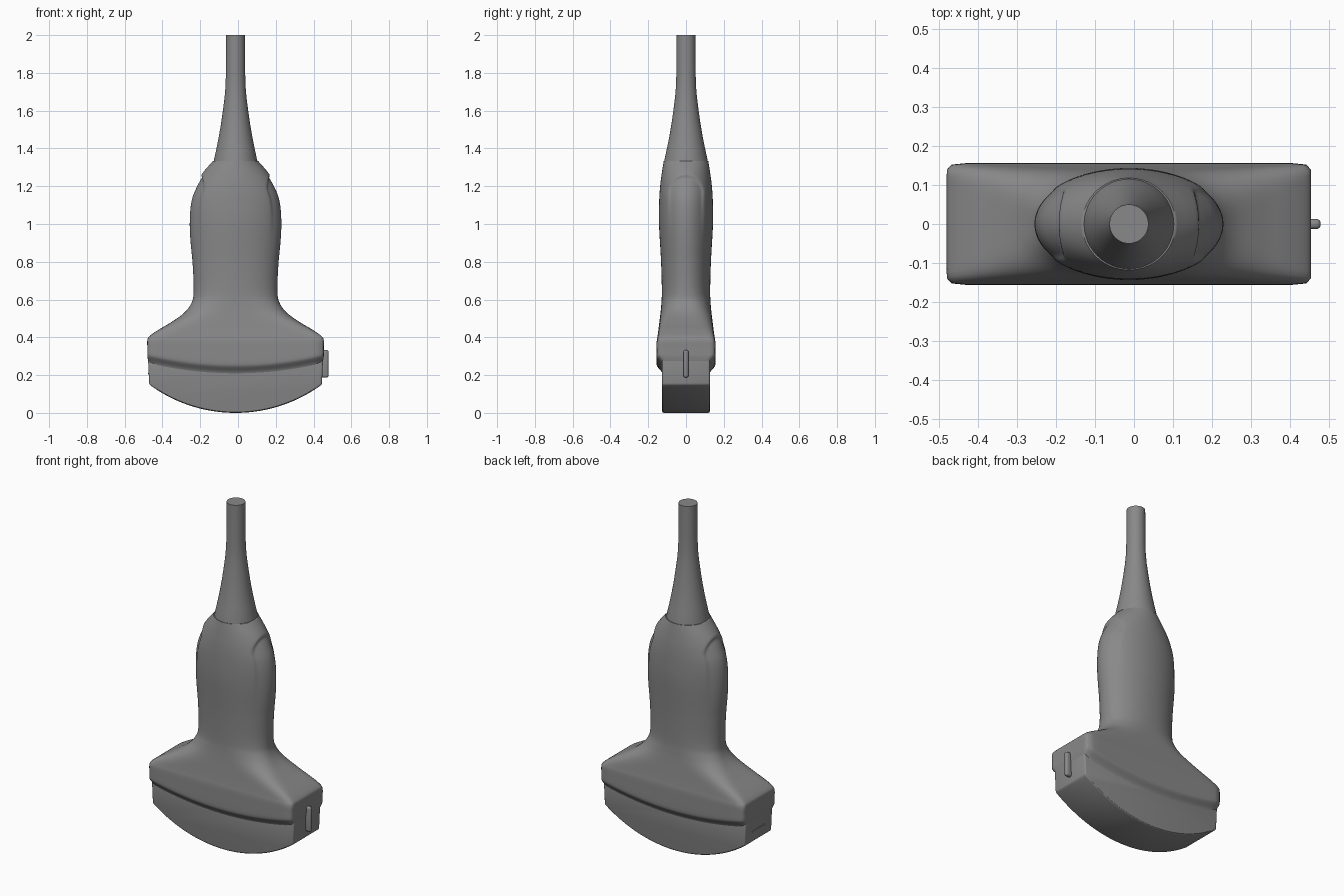
import bpy, bmesh, math

if "Cube" in bpy.data.objects:
    bpy.data.objects.remove(bpy.data.objects["Cube"])

CX = -0.013          # probe axis
SIDES = 120

# Dark grey plastic
grey = bpy.data.materials.new("dark_grey_plastic")
grey.diffuse_color = (0.25, 0.25, 0.25, 1)
grey.use_nodes = True
grey.node_tree.nodes["Principled BSDF"].inputs["Base Color"].default_value = grey.diffuse_color


def finish(name, bm, angle=35):
    bmesh.ops.recalc_face_normals(bm, faces=bm.faces)
    me = bpy.data.meshes.new(name)
    bm.to_mesh(me)
    bm.free()
    me.shade_smooth()
    me.set_sharp_from_angle(angle=math.radians(angle))
    me.materials.append(grey)
    ob = bpy.data.objects.new(name, me)
    bpy.context.collection.objects.link(ob)
    return ob


def loft(bm, rings):
    rows = [[bm.verts.new(p) for p in r] for r in rings]
    for lo, hi in zip(rows, rows[1:]):
        n = len(lo)
        for i in range(n):
            bm.faces.new((lo[i], lo[(i + 1) % n], hi[(i + 1) % n], hi[i]))
    return rows


def smooth(t):
    t = max(0.0, min(1.0, t))
    return t * t * (3 - 2 * t)


def catmull(p0, p1, p2, p3, t):
    return [0.5 * (2 * b + (c - a) * t + (2 * a - 5 * b + 4 * c - d) * t * t
                   + (3 * b - a - 3 * c + d) * t ** 3)
            for a, b, c, d in zip(p0, p1, p2, p3)]


def bevel_sharp(bm, width, segments):
    bm.normal_update()
    edges = [e for e in bm.edges if e.calc_face_angle(0) > 0.45]
    bmesh.ops.bevel(bm, geom=edges, offset=width, segments=segments,
                    profile=0.5, affect='EDGES')


# Housing sections: height, end lift, half width, half depth, squareness
KEYS = [
    (0.200, 0.055, 0.455, 0.123, 28),
    (0.217, 0.055, 0.462, 0.129, 28),
    (0.232, 0.055, 0.465, 0.141, 28),
    (0.247, 0.055, 0.467, 0.153, 28),
    (0.265, 0.050, 0.467, 0.156, 28),
    (0.315, 0.030, 0.467, 0.156, 28),
    (0.375, 0.008, 0.467, 0.155, 26),
    (0.405, 0.000, 0.457, 0.151, 18),
    (0.440, 0.000, 0.408, 0.146, 10),
    (0.480, 0.000, 0.341, 0.141, 6),
    (0.530, 0.000, 0.272, 0.135, 3.6),
    (0.585, 0.000, 0.232, 0.130, 2.6),
    (0.650, 0.000, 0.222, 0.128, 2.2),
    (0.800, 0.000, 0.228, 0.132, 2.1),
    (1.000, 0.000, 0.248, 0.143, 2),
    (1.120, 0.000, 0.245, 0.142, 2),
    (1.200, 0.000, 0.217, 0.137, 2),
    (1.270, 0.000, 0.174, 0.128, 2),
    (1.333, 0.000, 0.120, 0.118, 2),
]


def side_recess(y, z):
    # arched, shallow thumb panel that fades out downward
    dist = math.hypot(y, max(0.0, z - 1.165))
    return 0.014 * smooth((0.099 - dist) / 0.022) * smooth((z - 0.85) / 0.35)


def section(z, lift, a, b, n):
    pts = []
    for i in range(SIDES):
        t = 2 * math.pi * i / SIDES
        c, s = math.cos(t), math.sin(t)
        r = (abs(c) ** n + abs(s) ** n) ** (-1 / n)
        x, y = a * r * c, b * r * s
        x -= math.copysign(side_recess(y, z), x) if abs(c) > 0.2 else 0
        pts.append((CX + x, y, z + lift * (x / 0.466) ** 2))
    return pts


# Housing: flared head, grip and shoulder in one loft
rings = []
for i in range(len(KEYS) - 1):
    quad = [KEYS[max(0, min(len(KEYS) - 1, i + k))] for k in (-1, 0, 1, 2)]
    steps = max(2, round((KEYS[i + 1][0] - KEYS[i][0]) / 0.008))
    rings += [section(*catmull(*quad, s / steps)) for s in range(steps)]
rings.append(section(*KEYS[-1]))
bm = bmesh.new()
rows = loft(bm, rings)
bm.faces.new(rows[-1])
finish("housing", bm, 50)

# Curved lens: arc profile extruded through the depth
half, rise = 0.457, 0.15
R = (half ** 2 + rise ** 2) / (2 * rise)
A = math.asin(half / R)
profile = [(R * math.sin(A * (i / 20 - 1)), R - R * math.cos(A * (i / 20 - 1)))
           for i in range(41)]
profile += [(0.464, 0.3), (-0.464, 0.3)]
bm = bmesh.new()
rows = loft(bm, [[(CX + x, y, z) for x, z in profile] for y in (-0.126, 0.126)])
for r in rows:
    bm.faces.new(r)
bmesh.ops.recalc_face_normals(bm, faces=bm.faces)
bevel_sharp(bm, 0.009, 3)
finish("lens", bm, 30)

# Strain relief and cable: turned profile
cable = [(0.116, 1.325), (0.115, 1.335), (0.101, 1.40), (0.089, 1.46),
         (0.077, 1.53), (0.067, 1.60), (0.058, 1.67), (0.053, 1.73),
         (0.051, 1.80), (0.050, 2.0)]
bm = bmesh.new()
rows = loft(bm, [[(CX + r * math.cos(k * math.pi / 24),
                   r * math.sin(k * math.pi / 24), z) for k in range(48)]
                 for r, z in cable])
for r in (rows[0], rows[-1]):
    bm.faces.new(r)
finish("strain_relief_and_cable", bm)


def rounded_bar(name, centre, size, width):
    bm = bmesh.new()
    bmesh.ops.create_cube(bm, size=1)
    for v in bm.verts:
        v.co = [c + p * s for c, p, s in zip(centre, v.co, size)]
    bevel_sharp(bm, width, 4)
    finish(name, bm)


# Orientation ridge on the right end, thin mark on the left end
rounded_bar("orientation_ridge", (0.459, 0, 0.260), (0.040, 0.026, 0.146), 0.011)
rounded_bar("end_mark", (CX - 0.458, 0, 0.208), (0.010, 0.12, 0.010), 0.003)
